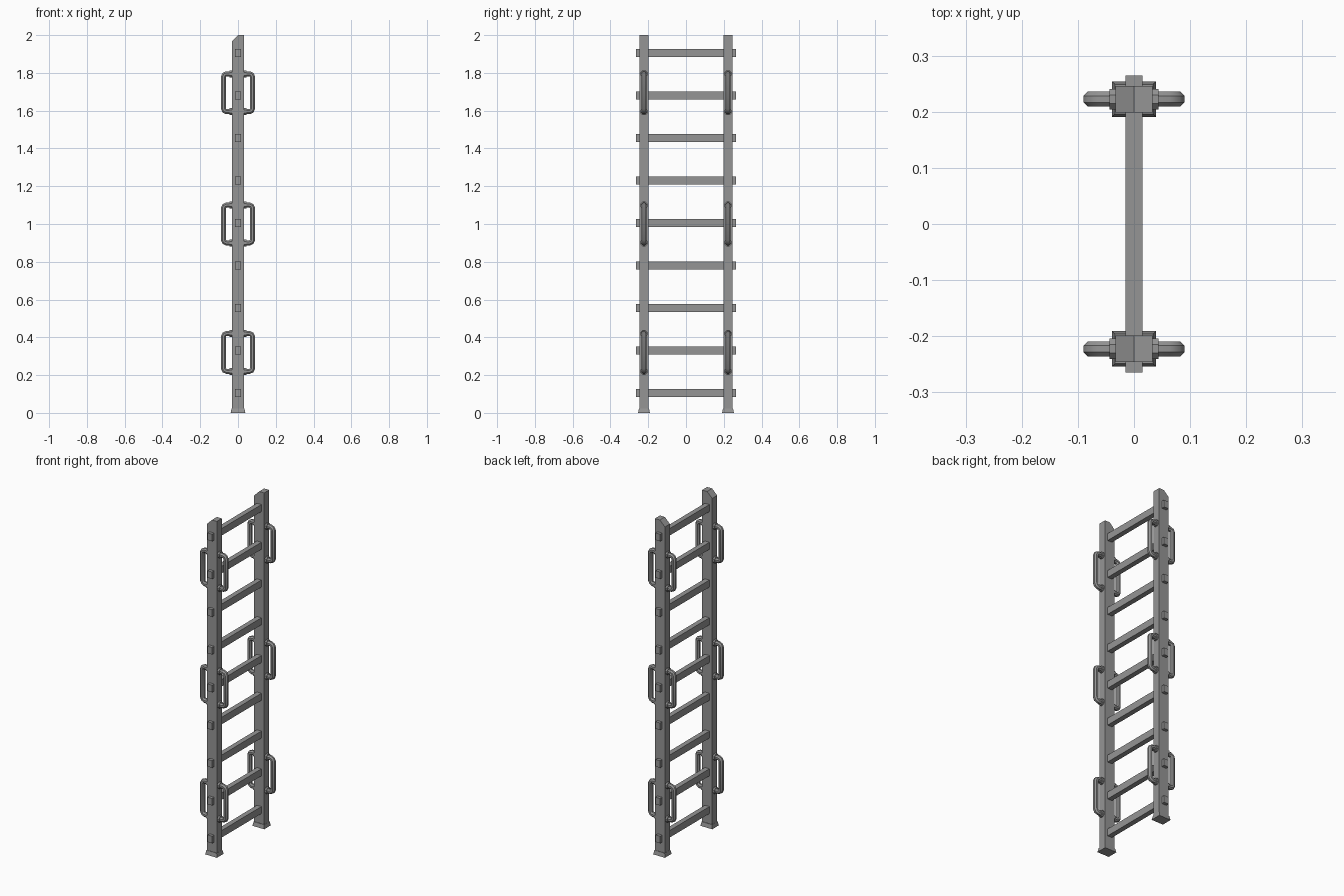
import bpy
import bmesh
from mathutils import Vector

if "Cube" in bpy.data.objects:
    bpy.data.objects.remove(bpy.data.objects["Cube"], do_unlink=True)

# Single painted metal colour
GREY = (0.3, 0.3, 0.3, 1)
metal = bpy.data.materials.new("grey_metal")
metal.use_nodes = True
metal.diffuse_color = GREY
metal.node_tree.nodes["Principled BSDF"].inputs["Base Color"].default_value = GREY

POST_Y = 0.2225
POST_X = 0.033


def finish(name, bm, smooth=False):
    bmesh.ops.recalc_face_normals(bm, faces=bm.faces[:])
    mesh = bpy.data.meshes.new(name)
    bm.to_mesh(mesh)
    bm.free()
    mesh.materials.append(metal)
    obj = bpy.data.objects.new(name, mesh)
    bpy.context.collection.objects.link(obj)
    if smooth:
        bpy.ops.object.select_all(action='DESELECT')
        obj.select_set(True)
        bpy.context.view_layer.objects.active = obj
        bpy.ops.object.shade_smooth_by_angle(angle=0.7)
    return obj


def extrude_profile(name, points, y0, y1):
    """Extrude an (x, z) outline along y."""
    bm = bmesh.new()
    face = bm.faces.new([bm.verts.new((x, y0, z)) for x, z in points])
    out = bmesh.ops.extrude_face_region(bm, geom=[face])
    moved = [v for v in out["geom"] if isinstance(v, bmesh.types.BMVert)]
    bmesh.ops.translate(bm, verts=moved, vec=(0, y1 - y0, 0))
    return finish(name, bm)


def ring(bm, centre, axis_a, axis_b, radius, sides=8):
    from math import cos, sin, pi
    angles = [2 * pi * (i + 0.5) / sides for i in range(sides)]
    return [bm.verts.new(centre + radius * (cos(a) * axis_a + sin(a) * axis_b))
            for a in angles]


def tube(name, path, radii):
    """Eight-sided tube along a path lying in the xz plane, mitred at bends."""
    bm = bmesh.new()
    side = Vector((0, 1, 0))
    rings = []
    for i, p in enumerate(path):
        before = (p - path[i - 1]).normalized() if i else None
        after = (path[i + 1] - p).normalized() if i + 1 < len(path) else None
        along = ((before or after) + (after or before)).normalized()
        rings.append(ring(bm, p, side, along.cross(side), radii[i]))
    for a, b in zip(rings, rings[1:]):
        for i in range(len(a)):
            j = (i + 1) % len(a)
            bm.faces.new((a[i], a[j], b[j], b[i]))
    bm.faces.new(rings[0])
    bm.faces.new(rings[-1])
    return finish(name, bm, True)


def handle(name, sx, y, z):
    """Grab handle: two legs, rounded corners and an upright bar."""
    half, out, bend = 0.1, 0.077, 0.016
    outline = [(0.03, -half), (out - bend, -half),
               (out - bend * 0.3, -half + bend * 0.3), (out, -half + bend)]
    outline += [(x, -h) for x, h in reversed(outline)]
    path = [Vector((sx * x, y, z + h)) for x, h in outline]
    tube(name, path, [0.0145] * len(path))
    # Mounting collars against the post
    for tag, h in (("lower", -half), ("upper", half)):
        ends = [Vector((sx * x, y, z + h)) for x in (0.03, 0.044)]
        tube(f"{name}_{tag}_collar", ends, [0.02, 0.02])


for side, sy in (("front", -1), ("back", 1)):
    y = sy * POST_Y
    # Upright with one sloped top corner
    extrude_profile(f"{side}_post",
                    [(-POST_X, 0.01), (POST_X, 0.01), (POST_X, 2), (0, 2),
                     (-POST_X, 1.967)], y - 0.0235, y + 0.0235)
    # Foot pad with a slightly narrower top
    bm = bmesh.new()
    bmesh.ops.create_cube(bm, size=1)
    for v in bm.verts:
        top = v.co.z > 0
        v.co.x *= 0.068 if top else 0.078
        v.co.y *= 0.053 if top else 0.063
        v.co.z = 0.024 if top else 0
        v.co.y += y
    finish(f"{side}_foot", bm)
    # Grab handles on both faces of the post
    for level, z in (("low", 0.32), ("middle", 1.0), ("high", 1.695)):
        for hand, sx in (("left", 1), ("right", -1)):
            handle(f"{side}_{hand}_{level}_handle", sx, y, z)

# Rungs pass right through both posts
for i in range(9):
    z = 0.105 + 0.225 * i
    w, h = 0.015, 0.021
    extrude_profile(f"rung_{i + 1}",
                    [(-w, z - h), (w, z - h), (w, z + h), (-w, z + h)],
                    -0.265, 0.265)
